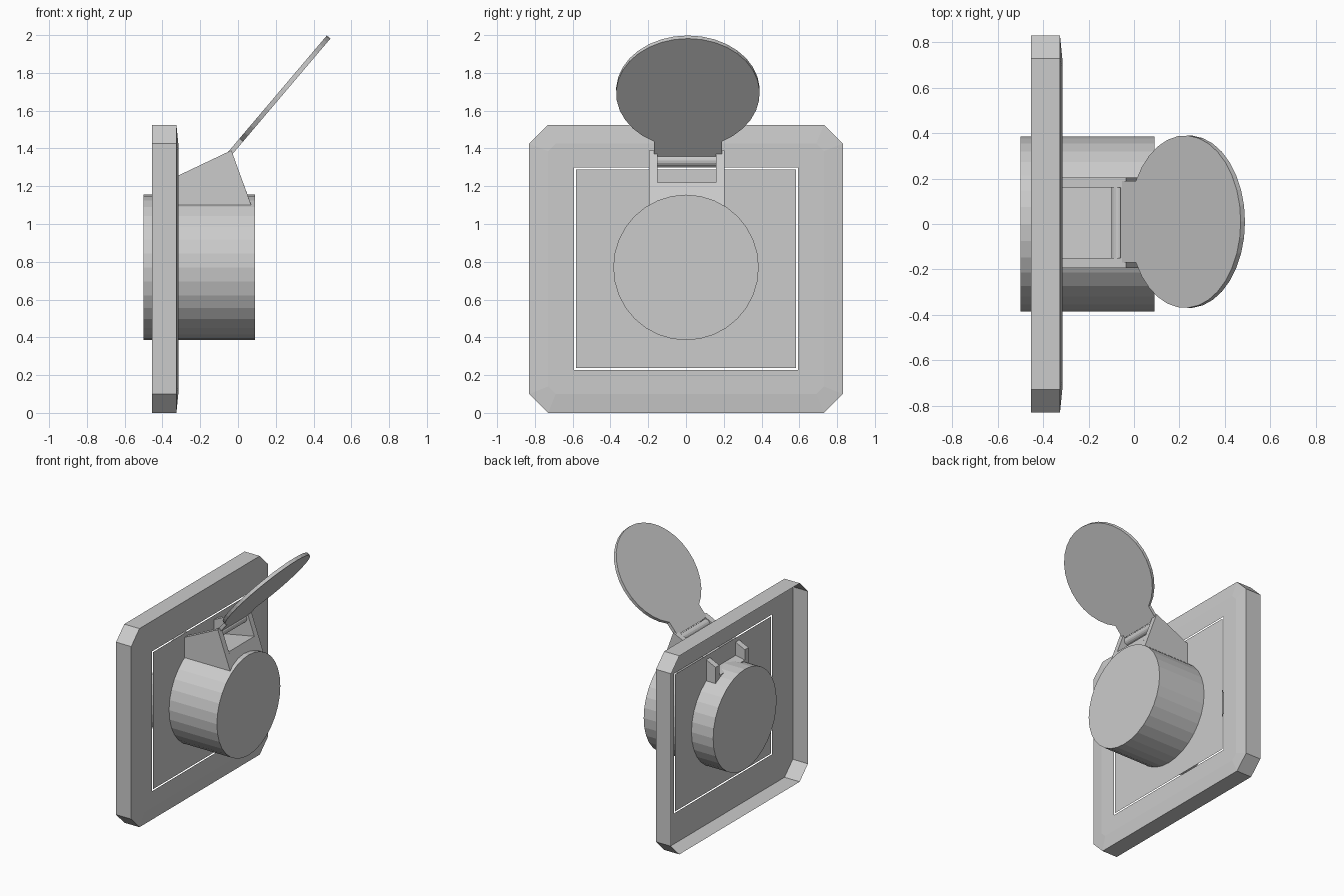
import bpy, bmesh, math
from mathutils import Matrix, Vector

if "Cube" in bpy.data.objects:
    bpy.data.objects.remove(bpy.data.objects["Cube"])


def finish(name, bm):
    bmesh.ops.recalc_face_normals(bm, faces=bm.faces)
    me = bpy.data.meshes.new(name)
    bm.to_mesh(me)
    bm.free()
    ob = bpy.data.objects.new(name, me)
    bpy.context.collection.objects.link(ob)
    return ob


def prism(name, pts, y0, y1):
    """Extrude an (x, z) profile along y."""
    bm = bmesh.new()
    f = bm.faces.new([bm.verts.new((x, y0, z)) for x, z in pts])
    ext = bmesh.ops.extrude_face_region(bm, geom=[f])["geom"]
    bmesh.ops.translate(bm, vec=(0, y1 - y0, 0),
                        verts=[g for g in ext if isinstance(g, bmesh.types.BMVert)])
    return finish(name, bm)


def rod(name, x0, x1_len, r, sides, axis, centre):
    bm = bmesh.new()
    bmesh.ops.create_cone(bm, cap_ends=True, segments=sides, radius1=r, radius2=r,
                          depth=x1_len,
                          matrix=Matrix.Translation(centre) @ Matrix.Rotation(math.pi / 2, 4, axis))
    return finish(name, bm)


def ring(bm, x, hy, hz, c, zc):
    """Rectangle with cut corners, lying in the plane x."""
    p = [(hy, hz - c), (hy - c, hz), (c - hy, hz), (-hy, hz - c),
         (-hy, c - hz), (c - hy, -hz), (hy - c, -hz), (hy, c - hz)]
    return [bm.verts.new((x, y, zc + z)) for y, z in p]


# Wall plate: open-backed shell with a square opening
bm = bmesh.new()
rings = [ring(bm, -0.455, 0.83, 0.7625, 0.10, 0.7625),
         ring(bm, -0.326, 0.83, 0.7625, 0.10, 0.7625),
         ring(bm, -0.316, 0.73, 0.6625, 0.04, 0.7625),
         ring(bm, -0.316, 0.594, 0.537, 0.0, 0.763)]
for a, b in zip(rings, rings[1:]):
    for i in range(8):
        j = (i + 1) % 8
        bm.faces.new((a[i], a[j], b[j], b[i]))
bmesh.ops.remove_doubles(bm, verts=bm.verts, dist=1e-4)
finish("wall_plate", bm)

# Inner panel, separated from the plate by a narrow gap
bm = bmesh.new()
v = ring(bm, -0.316, 0.583, 0.526, 0.0, 0.763)
bm.faces.new([v[i] for i in (0, 2, 4, 6)])
finish("inner_panel", bm)

# Socket barrel through the panel
rod("socket_barrel", 0, 0.59, 0.385, 32, 'Y', (-0.205, 0, 0.77))

# Hinge bracket: two cheeks and the block between them
cheek = [(-0.395, 1.06), (0.07, 1.06), (0.07, 1.10), (-0.035, 1.39), (-0.395, 1.219)]
for side, y0, y1 in (("left", -0.195, -0.15), ("right", 0.16, 0.205)):
    prism("hinge_cheek_" + side, cheek, y0, y1)
prism("hinge_block", [(-0.395, 1.06), (0.07, 1.06), (0.07, 1.10),
                      (0.027, 1.22), (-0.395, 1.14)], -0.15, 0.16)
rod("hinge_pin", 0, 0.31, 0.031, 16, 'X', (-0.068, 0.005, 1.335))

# Round lid with a hinge tab, swung open
r, w = 0.38, 0.18
a0 = math.pi - math.asin(w / r)
n = 28
outline = [(-0.44, -w)]
for i in range(n + 1):
    a = -a0 + 2 * a0 * i / n
    outline.append((r * math.cos(a), r * math.sin(a)))
outline.append((-0.44, w))
tilt = math.radians(49.7)
u = Vector((math.cos(tilt), 0, math.sin(tilt)))
nrm = Vector((-math.sin(tilt), 0, math.cos(tilt)))
c = Vector((0.234, 0.01, 1.70))
bm = bmesh.new()
f = bm.faces.new([bm.verts.new(c + u * p + Vector((0, q, 0)) - nrm * 0.0125) for p, q in outline])
ext = bmesh.ops.extrude_face_region(bm, geom=[f])["geom"]
bmesh.ops.translate(bm, vec=nrm * 0.025,
                    verts=[g for g in ext if isinstance(g, bmesh.types.BMVert)])
finish("lid", bm)
